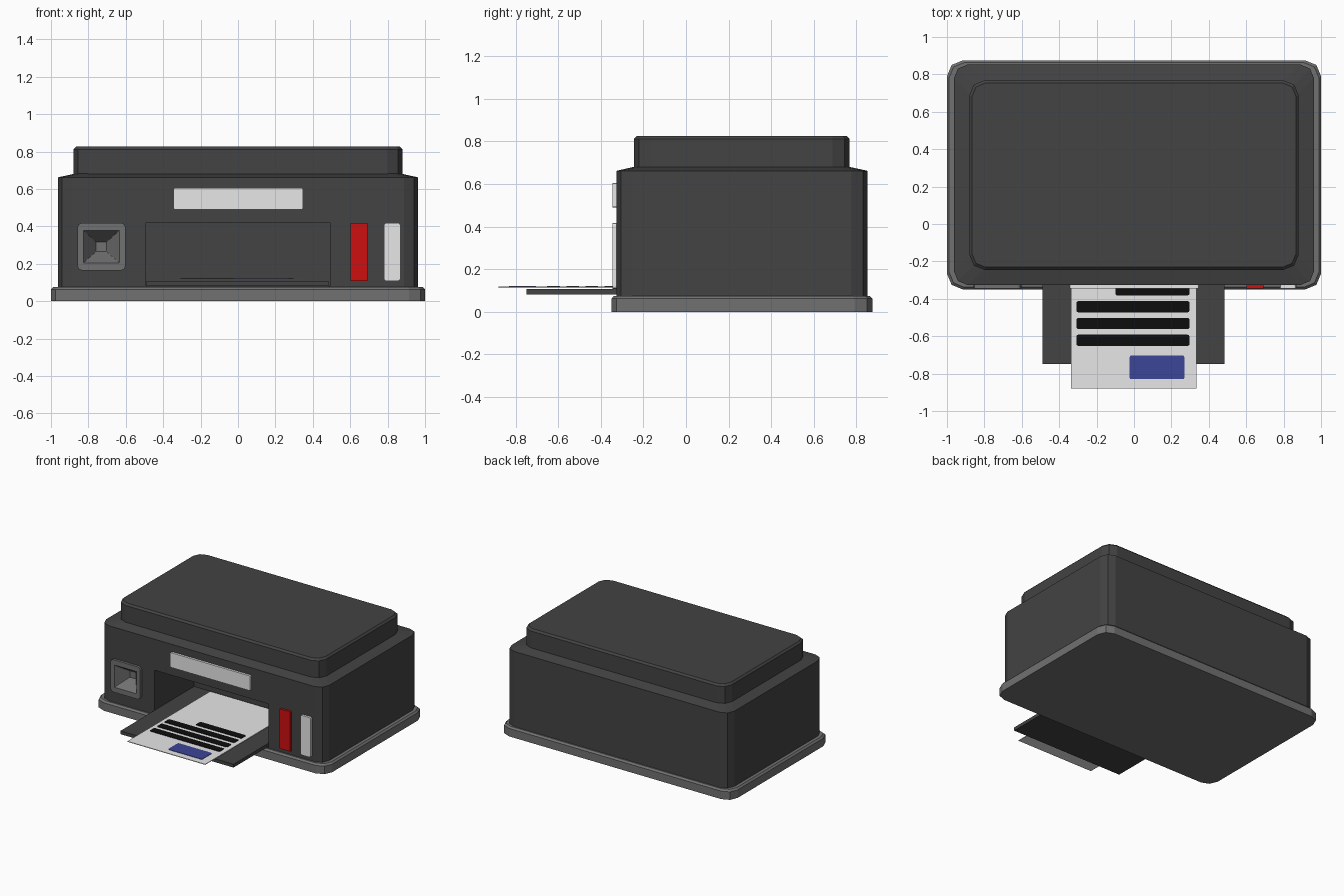
import bpy, bmesh, math
from mathutils import Matrix

if "Cube" in bpy.data.objects:
    bpy.data.objects.remove(bpy.data.objects["Cube"])


def material(name, r, g, b):
    m = bpy.data.materials.new(name)
    m.diffuse_color = (r, g, b, 1)
    m.use_nodes = True
    m.node_tree.nodes["Principled BSDF"].inputs["Base Color"].default_value = m.diffuse_color
    return m


CHARCOAL = material("charcoal", 0.056, 0.056, 0.056)
GREY = material("mid grey", 0.165, 0.165, 0.165)
WHITE = material("off white", 0.8, 0.8, 0.8)
RED = material("red", 0.62, 0.005, 0.005)
BLACK = material("black", 0.004, 0.004, 0.004)
BLUE = material("blue", 0.045, 0.058, 0.31)
SEGS = 2


def rounded_rect(x0, x1, y0, y1, r):
    """Counter-clockwise outline with rounded corners."""
    pts = []
    for cx, cy, start in ((x1 - r, y1 - r, 0), (x0 + r, y1 - r, 90),
                          (x0 + r, y0 + r, 180), (x1 - r, y0 + r, 270)):
        for i in range(SEGS + 1):
            a = math.radians(start + 90 * i / SEGS)
            pts.append((cx + r * math.cos(a), cy + r * math.sin(a)))
    return pts


def stack(name, mat, sections, front=False, first_cap=True):
    """Loft rounded rectangles (x0, x1, y0, y1, radius, height).
    With front=True the outline lies in x/z and height points to -y."""
    bm = bmesh.new()
    rings = []
    for x0, x1, y0, y1, r, h in sections:
        rings.append([bm.verts.new((x, y, h)) for x, y in rounded_rect(x0, x1, y0, y1, r)])
    n = len(rings[0])
    for a, b in zip(rings, rings[1:]):
        for i in range(n):
            j = (i + 1) % n
            bm.faces.new((a[i], a[j], b[j], b[i]))
    if first_cap:
        bm.faces.new(rings[0][::-1])
    bm.faces.new(rings[-1])
    if front:
        bm.transform(Matrix.Rotation(math.pi / 2, 4, 'X'))
    mesh = bpy.data.meshes.new(name)
    bm.to_mesh(mesh)
    bm.free()
    mesh.materials.append(mat)
    ob = bpy.data.objects.new(name, mesh)
    bpy.context.collection.objects.link(ob)
    return ob


def box(name, mat, x0, x1, y0, y1, z0, z1):
    bm = bmesh.new()
    bmesh.ops.create_cube(bm, size=1)
    for v in bm.verts:
        v.co.x = x1 if v.co.x > 0 else x0
        v.co.y = y1 if v.co.y > 0 else y0
        v.co.z = z1 if v.co.z > 0 else z0
    mesh = bpy.data.meshes.new(name)
    bm.to_mesh(mesh)
    bm.free()
    mesh.materials.append(mat)
    ob = bpy.data.objects.new(name, mesh)
    bpy.context.collection.objects.link(ob)
    return ob


def cut(target, cutter):
    cutter.hide_render = True
    mod = target.modifiers.new("cut", 'BOOLEAN')
    mod.operation = 'DIFFERENCE'
    mod.solver = 'EXACT'
    mod.object = cutter
    bpy.context.view_layer.objects.active = target
    bpy.ops.object.modifier_apply(modifier=mod.name)
    bpy.data.objects.remove(cutter)


# Foot plate with a chamfered top edge
stack("base_plate", GREY, [
    (-1, 1, -0.35, 0.875, 0.085, 0),
    (-1, 1, -0.35, 0.875, 0.085, 0.062),
    (-0.988, 0.988, -0.338, 0.863, 0.08, 0.075)])

# Main body with a gently sloped shoulder
body = stack("body", CHARCOAL, [
    (-0.963, 0.963, -0.327, 0.853, 0.075, 0.07),
    (-0.963, 0.963, -0.327, 0.853, 0.075, 0.662),
    (-0.87, 0.87, -0.24, 0.76, 0.07, 0.682)])
cut(body, box("slot_cutter", CHARCOAL, -0.493, 0.493, -0.5, 0.16, 0.08, 0.42))
cut(body, box("dial_cutter", CHARCOAL, -0.845, -0.615, -0.5, -0.2, 0.185, 0.4))

# Lid
stack("lid", CHARCOAL, [
    (-0.88, 0.88, -0.245, 0.768, 0.08, 0.67),
    (-0.88, 0.88, -0.245, 0.768, 0.08, 0.812),
    (-0.866, 0.866, -0.231, 0.754, 0.072, 0.826)])

# Output tray and printed sheet
box("paper_tray", CHARCOAL, -0.49, 0.485, -0.748, 0.159, 0.082, 0.108)
box("paper", WHITE, -0.338, 0.333, -0.88, 0.14, 0.113, 0.118)


def print_mark(name, mat, x0, x1, y0, y1):
    stack(name, mat, [(x0, x1, y0, y1, 0.01, 0.1178), (x0, x1, y0, y1, 0.01, 0.121)])


for i in range(4):
    y = -0.622 + i * 0.09
    print_mark(f"text_line_{i + 1}", BLACK, -0.1 if i == 3 else -0.308, 0.297, y - 0.03, y + 0.03)
print_mark("picture_block", BLUE, -0.024, 0.27, -0.83, -0.703)


# Raised front plates: display and buttons
def front_plate(name, mat, x0, x1, z0, z1, r):
    stack(name, mat, [(x0, x1, z0, z1, r, 0.32), (x0, x1, z0, z1, r, 0.345)], front=True)


front_plate("display", WHITE, -0.345, 0.347, 0.49, 0.605, 0.008)
front_plate("red_button", RED, 0.602, 0.692, 0.108, 0.418, 0.002)
front_plate("white_button", WHITE, 0.78, 0.868, 0.108, 0.418, 0.012)

# Square bezel with a funnel-shaped recess
stack("recess_bezel", GREY, [
    (-0.858, -0.602, 0.165, 0.418, 0.022, 0.32),
    (-0.858, -0.602, 0.165, 0.418, 0.022, 0.346),
    (-0.826, -0.634, 0.205, 0.378, 0.002, 0.346),
    (-0.758, -0.704, 0.265, 0.315, 0.002, 0.25)], front=True, first_cap=False)
